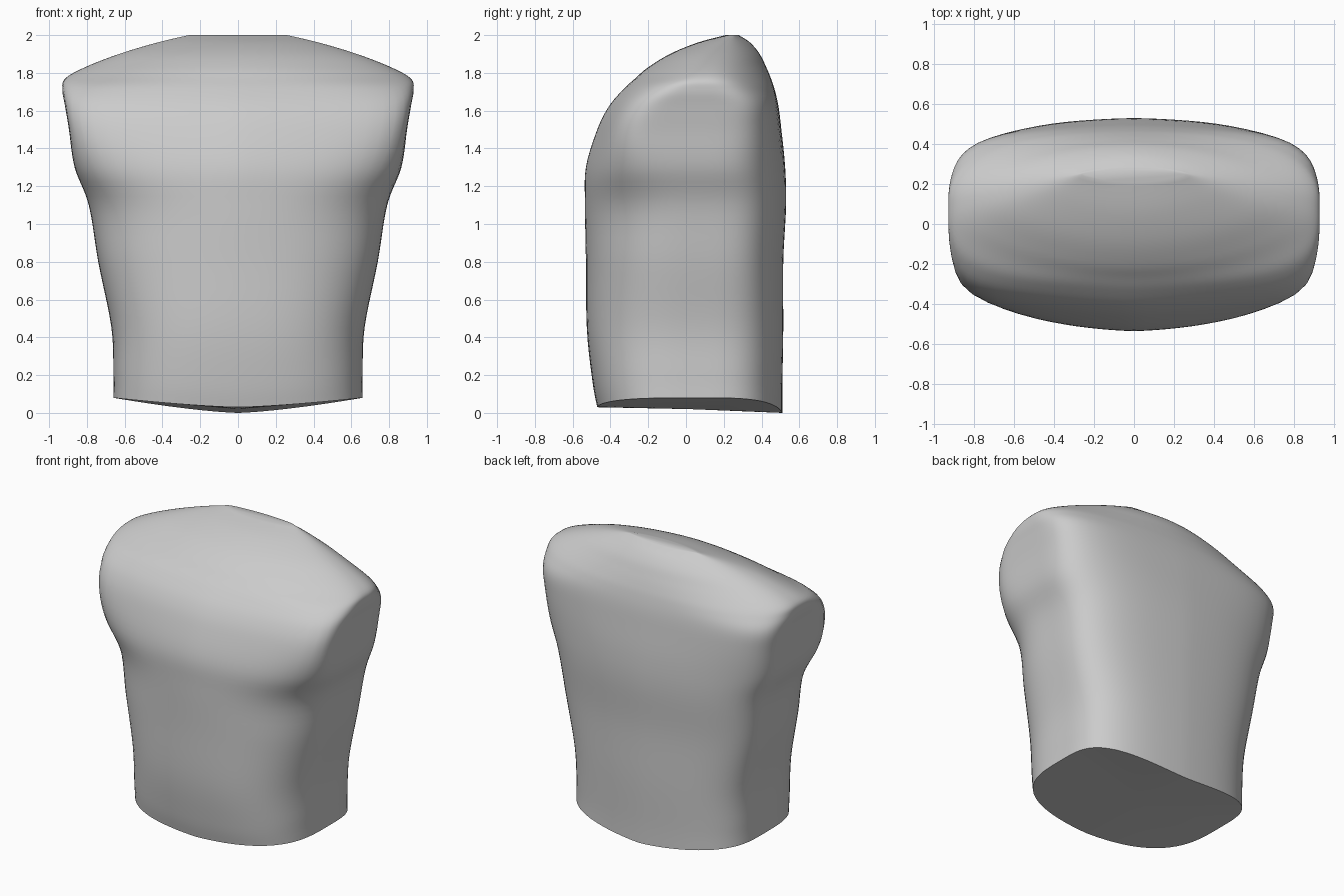
import bpy
import bmesh
import math

SEGMENTS = 96
STEPS = 5

cube = bpy.data.objects.get("Cube")
if cube:
    bpy.data.objects.remove(cube, do_unlink=True)

# Cross-sections from waist to neck: height, half width, front y, back y, widest y,
# front squareness, back squareness, front slope and back slope away from the middle
SECTIONS = [
    (.08, .66, -.47, .51, .06, 3.3, 3.7, .06, .12),
    (.2, .66, -.495, .51, .06, 3.2, 3.7, .06, .12),
    (.45, .67, -.525, .515, .06, 3, 3.8, .06, .12),
    (.8, .74, -.53, .515, .06, 3, 4, .1, .13),
    (1.1, .79, -.535, .53, .06, 3.2, 4.2, .15, .13),
    (1.3, .865, -.53, .525, .06, 5, 4, .2, .12),
    (1.5, .895, -.47, .505, .06, 8, 4.5, .2, .1),
    (1.62, .915, -.41, .49, .07, 7.5, 4.5, .2, .1),
    (1.71, .93, -.335, .47, .09, 5, 3.2, .2, .1),
    (1.77, .915, -.27, .45, .1, 3, 2.5, .2, .1),
    (1.83, .81, -.2, .425, .12, 2.4, 2.2, .2, .1),
    (1.9, .63, -.085, .39, .15, 2.3, 2.1, .2, .1),
    (1.96, .43, .06, .34, .2, 2.2, 2, .2, .1),
    (2, .26, .21, .28, .25, 2.2, 2, .2, .1),
]


def blend(a, b, c, d, t):
    """Smooth curve through b and c."""
    return b + t / 2 * (c - a + t * (2 * a - 5 * b + 4 * c - d + t * (3 * (b - c) + d - a)))


def smooth_sections():
    """Refine the key cross-sections along the height."""
    last = len(SECTIONS) - 1
    for i in range(last):
        keys = [SECTIONS[min(max(i + k, 0), last)] for k in (-1, 0, 1, 2)]
        for s in range(STEPS):
            yield [blend(*values, s / STEPS) for values in zip(*keys)]
    yield SECTIONS[last]


def ring_points(section):
    """Rounded outline with separate front and back curvature."""
    z, width, front, back, middle, front_power, back_power, front_slope, back_slope = section
    for i in range(SEGMENTS):
        angle = math.tau * i / SEGMENTS
        c, s = math.cos(angle), math.sin(angle)
        if s >= 0:
            reach, power, slope, dip = back - middle, back_power, back_slope, .08
        else:
            reach, power, slope, dip = middle - front, front_power, front_slope, .05
        radius = (abs(c) ** power + abs(s) ** power) ** (-1 / power)
        across = min(abs(c) * radius, 1)
        y = middle + reach * s * radius * (1 - slope * across ** 1.5)
        # The waist cut dips at the centre and most of all at the spine
        drop = dip * (1 - across ** 1.4) * max(0, 1 - (z - .08) / .4)
        yield width * c * radius, y, z - drop


# Torso skin
bm = bmesh.new()
rings = [[bm.verts.new(p) for p in ring_points(sec)] for sec in smooth_sections()]
for low, high in zip(rings, rings[1:]):
    for i in range(SEGMENTS):
        j = (i + 1) % SEGMENTS
        bm.faces.new((low[i], low[j], high[j], high[i]))

# Neck cap and waist cut
bm.faces.new(rings[-1])
centre = bm.verts.new((0, .02, .02))
for i in range(SEGMENTS):
    bm.faces.new((rings[0][(i + 1) % SEGMENTS], rings[0][i], centre))

bmesh.ops.recalc_face_normals(bm, faces=bm.faces)
mesh = bpy.data.meshes.new("torso")
bm.to_mesh(mesh)
bm.free()
torso = bpy.data.objects.new("torso", mesh)
bpy.context.collection.objects.link(torso)

# Plain grey material
grey = bpy.data.materials.new("light grey")
grey.use_nodes = True
colour = (.6, .6, .6, 1)
grey.diffuse_color = colour
for node in grey.node_tree.nodes:
    if node.type == "BSDF_PRINCIPLED":
        node.inputs["Base Color"].default_value = colour
mesh.materials.append(grey)

# Smooth skin with a crisp waist edge
bpy.ops.object.select_all(action="DESELECT")
torso.select_set(True)
bpy.context.view_layer.objects.active = torso
bpy.ops.object.shade_smooth_by_angle(angle=math.radians(50))
